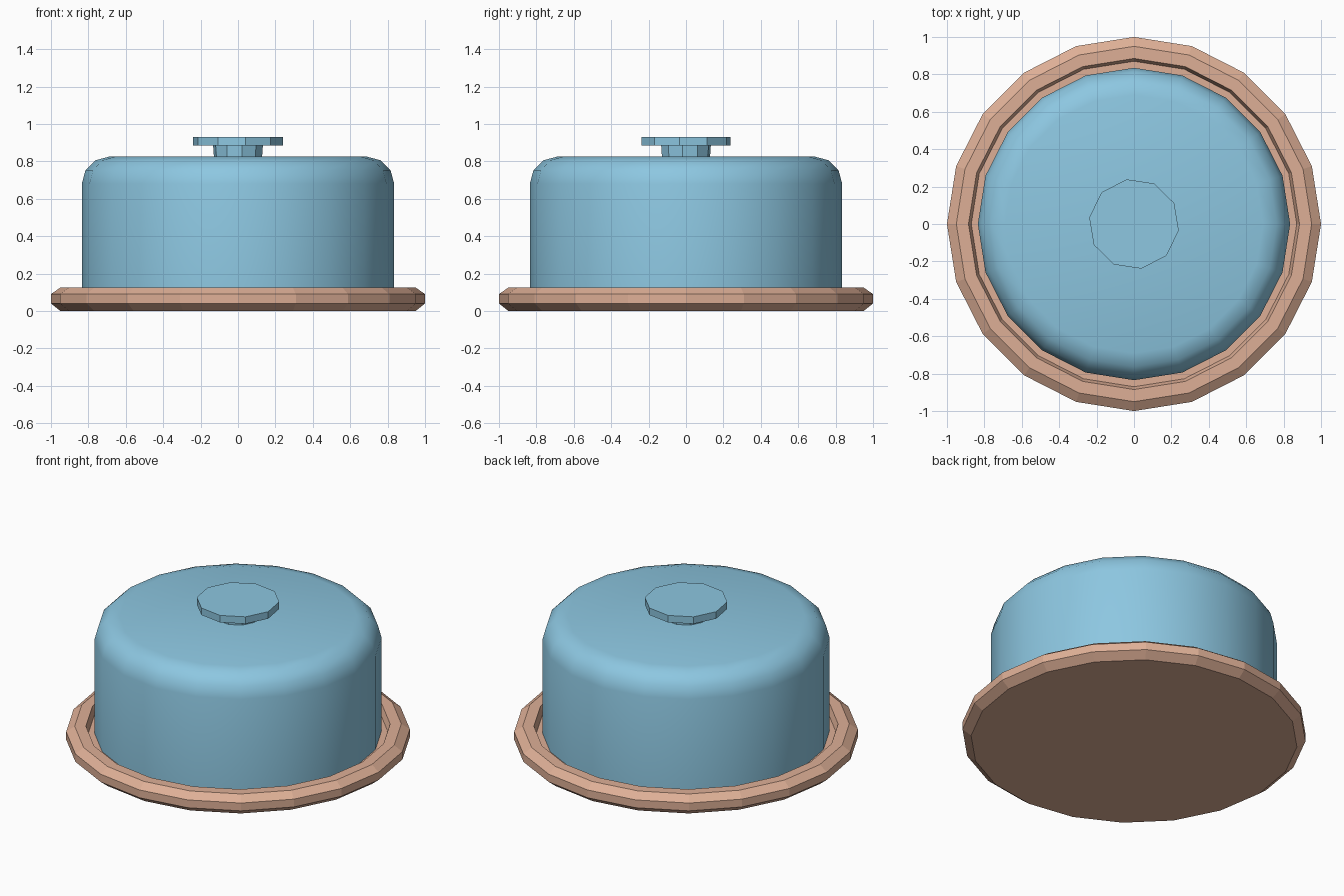
import bpy
import bmesh
from math import cos, sin, pi, radians

cube = bpy.data.objects.get("Cube")
if cube:
    bpy.data.objects.remove(cube, do_unlink=True)


def make_material(name, rgb):
    mat = bpy.data.materials.new(name)
    mat.use_nodes = True
    mat.diffuse_color = (*rgb, 1)
    mat.node_tree.nodes["Principled BSDF"].inputs["Base Color"].default_value = (*rgb, 1)
    return mat


def lathe(name, profile, sides, mat, turn=0.0):
    """Spin a (radius, height) profile round z and cap both ends."""
    bm = bmesh.new()
    rings = []
    for r, z in profile:
        angles = [turn + 2 * pi * i / sides for i in range(sides)]
        rings.append([bm.verts.new((r * cos(a), r * sin(a), z)) for a in angles])
    for low, high in zip(rings, rings[1:]):
        for i in range(sides):
            j = (i + 1) % sides
            bm.faces.new((low[i], low[j], high[j], high[i]))
    bm.faces.new(rings[0][::-1])
    bm.faces.new(rings[-1])
    bmesh.ops.recalc_face_normals(bm, faces=bm.faces)
    mesh = bpy.data.meshes.new(name)
    bm.to_mesh(mesh)
    bm.free()
    mesh.materials.append(mat)
    obj = bpy.data.objects.new(name, mesh)
    bpy.context.collection.objects.link(obj)
    return obj


clay = make_material("warm clay", (0.73, 0.43, 0.305))
blue = make_material("pale blue", (0.266, 0.571, 0.753))

# Plate with chamfered rim and a recessed floor
lathe("plate", [(0.95, 0), (1, 0.04), (1, 0.09), (0.95, 0.125),
                (0.885, 0.125), (0.87, 0.08)], 20, clay)

# Dome cover with a rounded shoulder
wall, bend, top = 0.835, 0.145, 0.825
shoulder = [(wall - bend + bend * cos(a), top - bend + bend * sin(a))
            for a in (radians(30 * i) for i in range(4))]
dome = lathe("dome_cover", [(wall, 0.08)] + shoulder, 20, blue)
bpy.ops.object.select_all(action="DESELECT")
dome.select_set(True)
bpy.context.view_layer.objects.active = dome
bpy.ops.object.shade_smooth_by_angle(angle=radians(40))

# Handle: short stem and flat ten-sided knob
twist = radians(-8.5)
lathe("handle_stem", [(0.13, 0.82), (0.135, 0.89)], 10, blue, twist)
lathe("handle_knob", [(0.242, 0.885), (0.242, 0.93)], 10, blue, twist)
